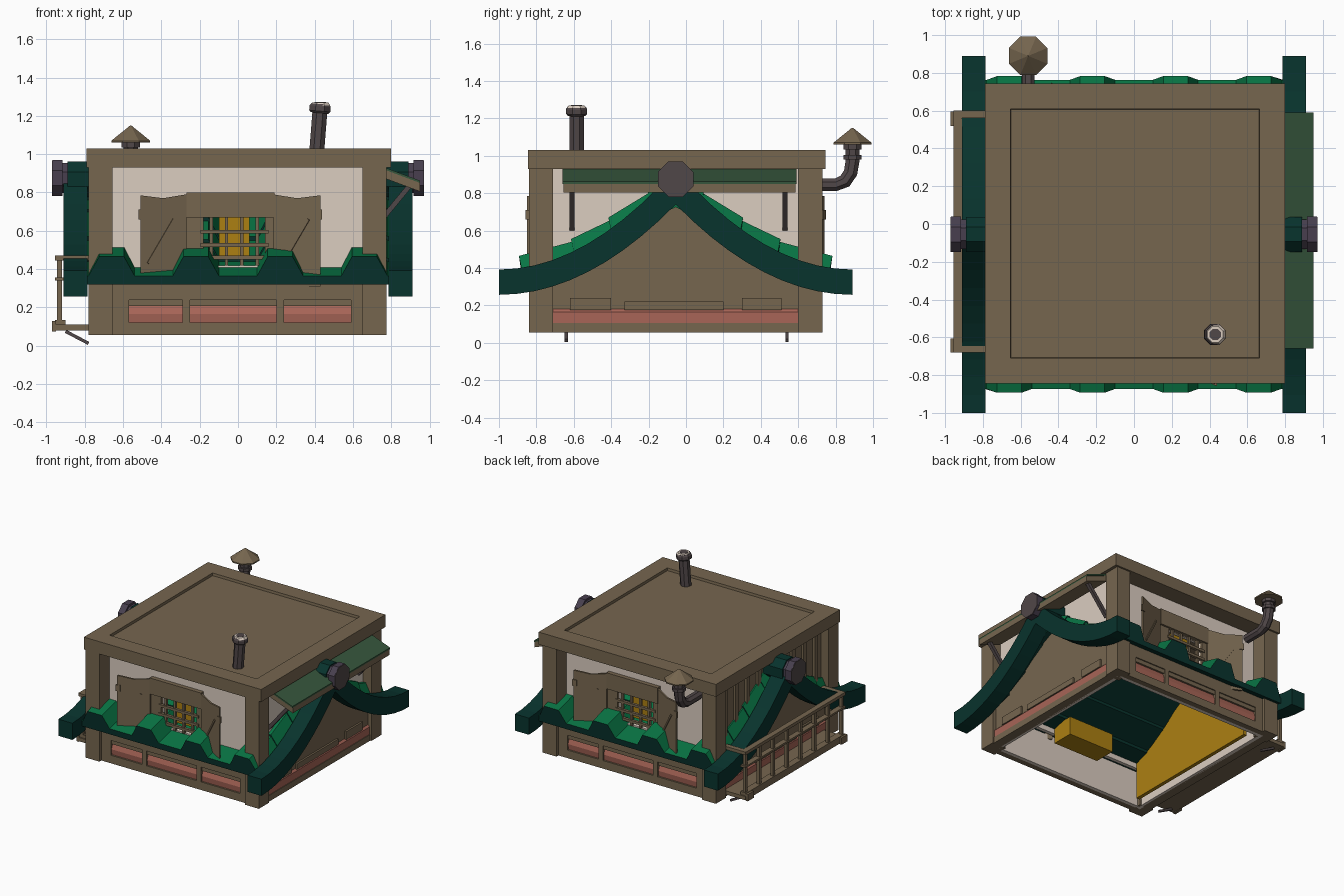
import bpy
import bmesh
import math
from mathutils import Matrix, Vector

if "Cube" in bpy.data.objects:
    bpy.data.objects.remove(bpy.data.objects["Cube"])

CY = -.055                      # centre line of the house in y
HALF = .945                     # half length of the gable arch
BASE = .055                     # underside of the house


def material(name, *srgb):
    mat = bpy.data.materials.new(name)
    mat.use_nodes = True
    colour = [((c / 255 + .055) / 1.055) ** 2.4 for c in srgb] + [1]
    mat.diffuse_color = colour
    mat.node_tree.nodes["Principled BSDF"].inputs["Base Color"].default_value = colour
    return mat


WOOD = material("brown wood", 118, 102, 79)
CREAM = material("cream plaster", 219, 205, 192)
RED = material("dusty red", 168, 101, 87)
DARK = material("dark green", 8, 51, 45)
TILE = material("bright green", 8, 116, 68)
CANVAS = material("muted green", 54, 86, 60)
GLOW = material("warm yellow", 172, 128, 18)
METAL = material("dark metal", 80, 71, 72)
PLUM = material("plum grey", 72, 63, 78)


def finish(name, bm, *mats):
    bmesh.ops.recalc_face_normals(bm, faces=bm.faces)
    mesh = bpy.data.meshes.new(name)
    bm.to_mesh(mesh)
    bm.free()
    for mat in mats:
        mesh.materials.append(mat)
    obj = bpy.data.objects.new(name, mesh)
    bpy.context.collection.objects.link(obj)
    return obj


def loft(name, mat, rings, *more):
    """Bridge closed point loops and cap both ends."""
    bm = bmesh.new()
    loops = [[bm.verts.new(p) for p in ring] for ring in rings]
    n = len(loops[0])
    for a, b in zip(loops, loops[1:]):
        for i in range(n):
            j = (i + 1) % n
            bm.faces.new((a[i], a[j], b[j], b[i]))
    bm.faces.new(loops[0])
    bm.faces.new(loops[-1])
    return finish(name, bm, mat, *more)


def box(name, mat, x0, x1, y0, y1, z0, z1):
    ring = lambda z: [(x0, y0, z), (x1, y0, z), (x1, y1, z), (x0, y1, z)]
    return loft(name, mat, [ring(z0), ring(z1)])


def tube(name, mat, path, sides=8):
    """Round section through (x, y, z, radius) stations."""
    pts = [Vector(p[:3]) for p in path]
    rings = []
    for i, p in enumerate(pts):
        axis = pts[min(i + 1, len(pts) - 1)] - pts[max(i - 1, 0)]
        turn = axis.to_track_quat('Z', 'Y')
        rings.append([p + turn @ Vector((math.cos(a), math.sin(a), 0)) * path[i][3]
                      for a in [math.tau * (k + .5) / sides for k in range(sides)]])
    return loft(name, mat, rings)


def beam(name, mat, a, b, r=.014):
    return tube(name, mat, [(*a, r), (*b, r)], 4)


def to_back(obj):
    """Copy a front part, turned half way round, to the back."""
    twin = obj.copy()
    twin.name = "back_" + obj.name
    centre = Matrix.Translation((0, CY, 0))
    twin.matrix_basis = centre @ Matrix.Rotation(math.pi, 4, 'Z') @ centre.inverted()
    bpy.context.collection.objects.link(twin)


def under(d):
    return .257 + .483 * (1 - abs(d) / HALF) ** 2


# flat roof with a sunken panel
slab = box("flat_roof", WOOD, -.79, .8, -.845, .745, .93, 1.03)
bm = bmesh.new()
bm.from_mesh(slab.data)
top = [max(bm.faces, key=lambda f: f.calc_center_median().z)]
for width in (.135, .003):
    bmesh.ops.inset_region(bm, faces=top, thickness=width, use_even_offset=True)
bmesh.ops.translate(bm, verts=top[0].verts, vec=(0, 0, -.02))
bm.to_mesh(slab.data)
bm.free()

# corner posts
for x in (-.78, .65):
    for y in (-.84, .6):
        box("corner_post", WOOD, x, x + .125, y, y + .13, BASE, .94)

# front parts, repeated at the back
front = []


def add(*args):
    front.append(box(*args))


L, R, SILL, HEAD = -.18, .14, .42, .67
for x0, x1, z0, z1 in ((-.7, L, .33, .93), (R, .7, .33, .93),
                       (L, R, .33, SILL), (L, R, HEAD, .93)):
    add("wall", CREAM, x0, x1, -.71, -.68, z0, z1)
add("lower_wall", CREAM, -.7, .7, -.77, -.74, BASE, .345)
add("sill_beam", WOOD, -.66, .66, -.815, -.768, BASE, .12)
add("upper_beam", WOOD, -.66, .66, -.815, -.765, .24, .345)
add("panel_backing", WOOD, -.66, .66, -.785, -.765, .11, .25)
add("panel_cap", WOOD, -.66, .66, -.806, -.78, .208, .25)
for x0, x1 in ((-.66, -.57), (-.29, -.25), (.2, .24), (.59, .66)):
    add("base_stile", WOOD, x0, x1, -.815, -.765, .11, .25)
front.append(loft("red_panel", RED, [[(x, -.78, .115), (x, -.8, .115), (x, -.806, .165),
                                      (x, -.79, .21)] for x in (-.58, .6)]))

# window frame, lattice and glowing parts behind
add("window_header", WOOD, -.27, .19, -.745, -.7, HEAD, .8)
add("left_jamb", WOOD, -.27, L, -.73, -.7, .38, HEAD)
add("right_jamb", WOOD, R, .19, -.73, -.7, .38, HEAD)
for i in range(4):
    x = L + (i + .5) * (R - L) / 4
    add("lattice_upright", WOOD, x - .009, x + .009, -.73, -.71, SILL, HEAD)
for z in (.46, .525, .595):
    add("lattice_bar", WOOD, L - .015, R + .02, -.738, -.715, z - .01, z + .01)
add("window_glow", GLOW, -.1, .06, -.67, -.64, .46, .69)
add("glow_box", GLOW, -.21, .2, -.68, -.5, .25, .4)

# open shutters with battens and a brace
for side, a, b, foot, low, high in (("left", (-.27, -.725), (-.51, -.805), .36, .83, .27),
                                    ("right", (.185, -.725), (.43, -.835), .31, .2, .75)):
    def at(t, z, out=0):
        return (a[0] + t * (b[0] - a[0]), a[1] + t * (b[1] - a[1]) - out, z)
    front.append(loft(side + "_shutter", WOOD, [
        [at(t, foot), at(t, top), at(t, top, .015), at(t, foot, .015)]
        for t, top in ((0, .79), (.5, .77), (1, .785))]))
    front.append(beam(side + "_shutter_brace", WOOD,
                      at(low, .43, .015), at(high, .66, .015), .01))
    front.append(loft(side + "_shutter_hinge", WOOD, [
        [at(t, .66), at(t, .71), at(t, .71, .02), at(t, .66, .02)] for t in (.9, 1.04)]))

# stepped wavy tile rows, bright on top and dark at the ends and below
wave = [(-.79, 0)]
for c in (-.66, -.22, .22, .66):
    wave += [(c - .12, 0), (c - .065, .1), (c + .065, .1), (c + .12, 0)]
wave.append((.79, 0))
for outer, inner, z0, z1 in ((.838, .52, .365, .45), (.56, .33, .455, .565),
                             (.36, .13, .57, .71), (.15, 0, .71, .78)):
    rings = []
    for d, z in ((outer, z0), (inner, z1)):
        rings.append([(x, CY - d + (.1 - h) * .2, z + h) for x, h in wave]
                     + [(x, CY - d + .02, z - .045) for x in (.79, -.79)])
    row = loft("tile_row", TILE, rings, DARK)
    for face in row.data.polygons:
        if face.normal.z < -.3 or abs(face.normal.y) > .9:
            face.material_index = 1
    front.append(row)

for part in front:
    to_back(part)

# gable sides: arch, gable wall, ridge end and base strip
steps = [i / 10 for i in range(-10, 11)]
for s, side in ((1, "left"), (-1, "right")):
    def side_box(name, mat, x0, x1, *rest):
        box(side + name, mat, min(s * x0, s * x1), max(s * x0, s * x1), *rest)

    def gable(name, mat, x0, x1, reach, z0, lift):
        loft(side + name, mat, [[(s * x0, CY + d, z0), (s * x1, CY + d, z0),
                                 (s * x1, CY + d, under(d) + lift),
                                 (s * x0, CY + d, under(d) + lift)]
                                for d in [reach * t for t in steps]])

    arch = []
    for d in [HALF * t for t in steps]:
        z = under(d)
        thick = .135 * math.hypot(1, 1 - abs(d) / HALF)
        arch.append([(s * x, CY + d, h) for x, h in
                     ((.785, z), (.91, z), (.91, z + thick), (.785, z + thick))])
    loft(side + "_gable_arch", DARK, arch)
    gable("_gable_wall", WOOD, .7, .745, .66, .16, .06)
    if s < 0:
        gable("_gable_lining", GLOW, .59, .62, .62, .07, .05)
    tube(side + "_ridge_end", DARK, [(s * .7, CY, .87, .1), (s * .89, CY, .87, .1)])
    tube(side + "_medallion", PLUM, [(s * .88, CY, .875, .085), (s * .915, CY, .875, .085),
                                     (s * .915, CY, .875, .102), (s * .968, CY, .875, .102)])
    tube(side + "_medallion_face", METAL, [(s * .966, CY, .875, .1), (s * .972, CY, .875, .1)])
    side_box("_side_wall", CREAM, .67, .7, -.75, .64, BASE, .94)
    side_box("_side_sill", WOOD, .69, .765, -.72, .61, BASE, .105)
    loft(side + "_red_strip", RED, [[(s * x, y, z) for x, z in
         ((.7, .1), (.76, .1), (.76, .165), (.74, .185), (.7, .185))] for y in (-.715, .605)])
    for y0, y1, z1 in ((-.62, -.4, .24), (-.33, .2, .22), (.3, .51, .24)):
        side_box("_side_plate", WOOD, .74, .76, y0, y1, .175, z1)

# boarded upper wall on the balcony side
box("boarded_wall", WOOD, -.715, -.695, -.72, .6, .4, .93)
for i in range(9):
    y = -.64 + i * .145
    box("wall_board", WOOD, -.735, -.71, y, y + .04, .4, .93)

# awning
for name, mat, y0, y1, z0, z1 in (("awning_canvas", CANVAS, -.66, .59, 0, .012),
                                  ("awning_frame", WOOD, -.655, .585, -.045, 0)):
    loft(name, mat, [[(.75, y, .925 + z1), (.95, y, .85 + z1),
                      (.95, y, .85 + z0), (.75, y, .925 + z0)] for y in (y0, y1)])
for y in (-.61, .53):
    beam("awning_strut", METAL, (.9, y, .84), (.71, y, .61), .019)

# balcony
box("balcony_floor", WOOD, -.955, -.76, -.68, .6, .08, .11)
box("balcony_kerb", WOOD, -.955, -.9, -.67, .59, .11, .135)
for z, t in ((.445, .025), (.34, .015)):
    box("outer_rail", WOOD, -.955, -.91, -.68, .6, z, z + t)
    for y in (-.68, .56):
        box("end_rail", WOOD, -.93, -.76, y, y + .04, z, z + t)
for i in range(8):
    y = -.67 + i * .176
    box("balcony_post", WOOD, -.945, -.92, y, y + .025, .1, .46)
for y in (-.68, .52):
    box("floor_end_block", WOOD, -.972, -.95, y, y + .075, .075, .13)
for y in (-.64, .54):
    beam("balcony_brace", METAL, (-.9, y, .075), (-.78, y, .012), .012)

# roof chimney
tube("chimney", METAL, [(.41, -.585, 1, .042), (.428, -.585, 1.23, .042)])
tube("chimney_cap", METAL, [(.426, -.585, 1.215, .05), (.427, -.585, 1.225, .06),
                            (.429, -.585, 1.25, .06), (.43, -.585, 1.262, .052)])
tube("chimney_rim", CREAM, [(.43, -.585, 1.255, .056), (.43, -.585, 1.27, .045)])
tube("chimney_mouth", METAL, [(.43, -.585, 1.268, .032), (.43, -.585, 1.272, .032)])

# bent stove pipe with a cone hat
X, Y = -.56, .89
tube("stove_pipe", METAL, [(X, .64, .845, .037), (X, .8, .845, .037), (X, .85, .865, .04),
                           (X, .88, .91, .04), (X, Y, .97, .04), (X, Y, 1.08, .04)])
for z in (.98, 1.035):
    tube("pipe_collar", METAL, [(X, Y, z, .053), (X, Y, z + .025, .053)])
tube("pipe_hat", WOOD, [(X, Y, 1.06, .11), (X, Y, 1.07, .11), (X, Y, 1.15, .003)])
